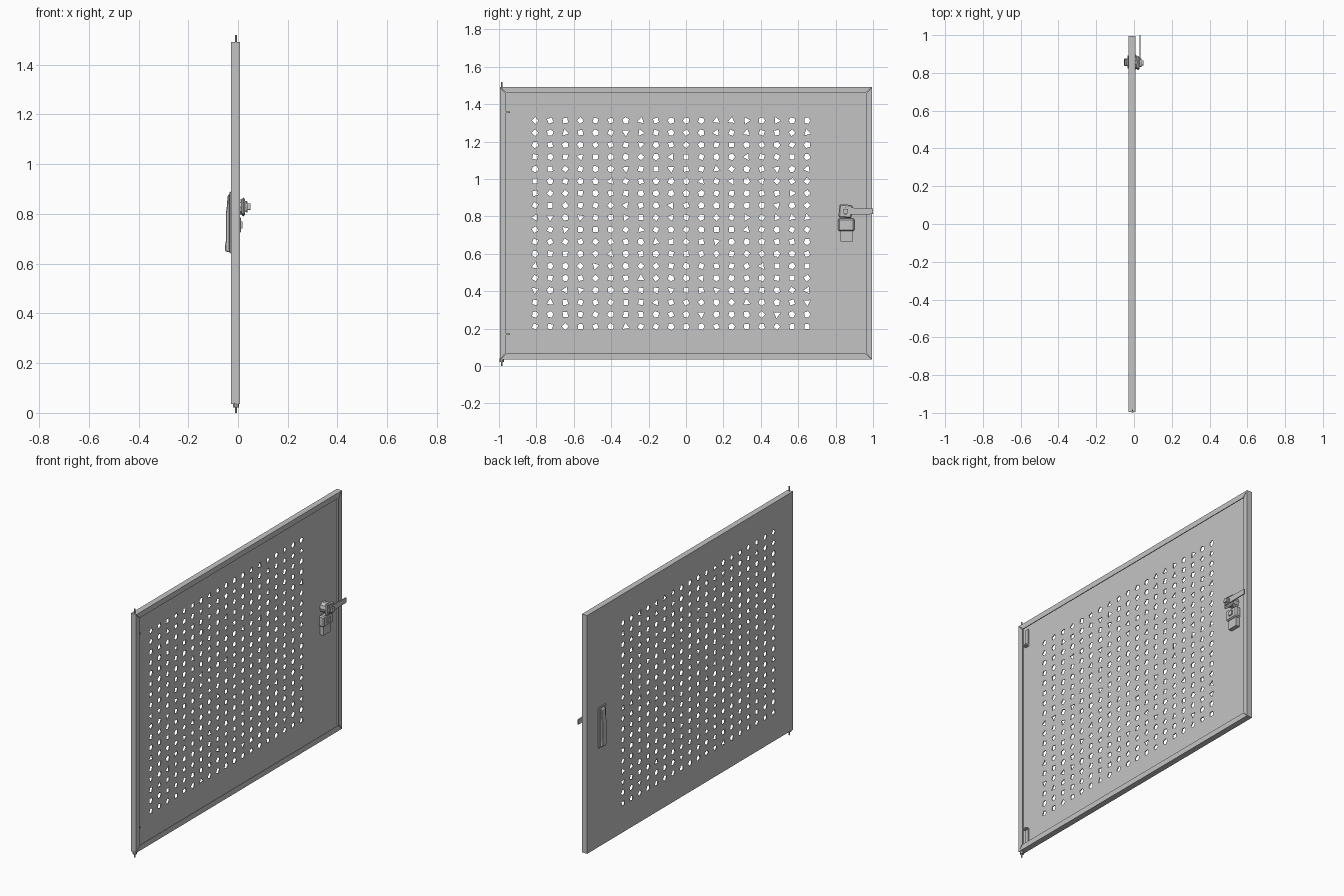
import bpy, bmesh, math, random
from mathutils import Matrix

random.seed(4)
cube = bpy.data.objects.get("Cube")
if cube:
    bpy.data.objects.remove(cube, do_unlink=True)

grey = bpy.data.materials.new("painted_grey_metal")
grey.use_nodes = True
colour = (0.55, 0.55, 0.55, 1)
grey.diffuse_color = colour
grey.node_tree.nodes["Principled BSDF"].inputs["Base Color"].default_value = colour

# Local x, y, z of a drawn outline become world y, z, x
SIDEWAYS = Matrix(((0, 0, 1, 0), (1, 0, 0, 0), (0, 1, 0, 0), (0, 0, 0, 1)))


def rect(y0, z0, y1, z1):
    return [(y0, z0), (y1, z0), (y1, z1), (y0, z1)]


def ngon(y, z, radius, sides, turn=0.0):
    step = 2 * math.pi / sides
    return [(y + radius * math.cos(turn + i * step),
             z + radius * math.sin(turn + i * step)) for i in range(sides)]


def slab(name, loops, x0, x1, bevel=0.0):
    """Filled outlines (inner loops are holes) in the y-z plane, extruded along x."""
    curve = bpy.data.curves.new(name, "CURVE")
    curve.dimensions = "2D"
    curve.fill_mode = "BOTH"
    curve.extrude = (x1 - x0) / 2
    for loop in loops:
        spline = curve.splines.new("POLY")
        spline.points.add(len(loop) - 1)
        for point, (y, z) in zip(spline.points, loop):
            point.co = (y, z, 0, 1)
        spline.use_cyclic_u = True
        spline.use_smooth = False
    source = bpy.data.objects.new(name + "_outline", curve)
    bpy.context.collection.objects.link(source)
    graph = bpy.context.evaluated_depsgraph_get()
    mesh = bpy.data.meshes.new_from_object(source.evaluated_get(graph))
    bpy.data.objects.remove(source, do_unlink=True)
    mesh.transform(Matrix.Translation(((x0 + x1) / 2, 0, 0)) @ SIDEWAYS)
    bm = bmesh.new()
    bm.from_mesh(mesh)
    bmesh.ops.remove_doubles(bm, verts=bm.verts, dist=0.00001)
    bmesh.ops.recalc_face_normals(bm, faces=bm.faces)
    return finish(name, bm, bevel)


def finish(name, bm, bevel=0.0):
    mesh = bpy.data.meshes.new(name)
    bm.to_mesh(mesh)
    bm.free()
    mesh.materials.clear()
    mesh.materials.append(grey)
    ob = bpy.data.objects.new(name, mesh)
    bpy.context.collection.objects.link(ob)
    if bevel:
        mod = ob.modifiers.new("edge_bevel", "BEVEL")
        mod.width = bevel
        mod.segments = 1
        mod.limit_method = "ANGLE"
    return ob


def pin(name, x, y, z0, z1, radius):
    bm = bmesh.new()
    bmesh.ops.create_cone(bm, cap_ends=True, segments=10, radius1=radius,
                          radius2=radius, depth=z1 - z0,
                          matrix=Matrix.Translation((x, y, (z0 + z1) / 2)))
    return finish(name, bm)


# Overall panel limits
BACK, FRONT = -0.028, 0.008
Y0, Y1, Z0, Z1 = -0.995, 0.995, 0.035, 1.492
SHEET = 0.005
LIP = 0.033

# Perforated sheet: grid of small irregular polygon holes
holes = []
for column in range(19):
    for row in range(18):
        y = -0.807 + column * 0.0808
        z = 0.211 + row * 0.0648
        sides = random.choice((3, 4, 4, 4, 5, 5))
        radius = 0.021 if sides == 3 else 0.0185
        holes.append(ngon(y, z, radius, sides, random.uniform(0, math.tau)))
slab("perforated_sheet", [rect(Y0, Z0, Y1, Z1)] + holes, BACK, BACK + SHEET)

# Folded edge walls around the sheet
slab("edge_walls", [rect(Y0, Z0, Y1, Z1),
                    rect(Y0 + SHEET, Z0 + SHEET, Y1 - SHEET, Z1 - SHEET)],
     BACK + SHEET, FRONT)

# Mitred return lips, one per side
outer = rect(Y0, Z0, Y1, Z1)
inner = rect(Y0 + LIP, Z0 + LIP, Y1 - LIP, Z1 - LIP)
GAP = 0.004
for i, side in enumerate(("bottom", "latch_side", "top", "hinge_side")):
    j = (i + 1) % 4
    dy = (outer[j][0] > outer[i][0]) - (outer[j][0] < outer[i][0])
    dz = (outer[j][1] > outer[i][1]) - (outer[j][1] < outer[i][1])
    lip = [outer[i], outer[j],
           (inner[j][0] - dy * GAP, inner[j][1] - dz * GAP),
           (inner[i][0] + dy * GAP, inner[i][1] + dz * GAP)]
    slab(side + "_lip", [lip], FRONT - SHEET, FRONT)

# Hinge brackets and pins at both hinge-side corners
MIDDLE = (Z0 + Z1) / 2
for label, s in (("upper", 1), ("lower", -1)):
    def at(z):
        return MIDDLE + s * (z - MIDDLE)

    def span(a, b):
        return sorted((at(a), at(b)))

    low, high = span(1.355, 1.46)
    slab(label + "_hinge_bracket", [rect(-0.97, low, -0.942, high)], -0.023, -0.017)
    low, high = span(1.352, 1.36)
    slab(label + "_hinge_tab", [rect(-0.968, low, -0.942, high)], -0.023, 0.002)
    low, high = span(1.44, 1.52 if s > 0 else 1.527)
    pin(label + "_hinge_pin", -0.008, -0.986, low, high, 0.004)
pin("hinge_bush", -0.008, -0.986, 0.022, 0.04, 0.012)

# Pull handle on the outer face
slab("handle_plate", [rect(0.822, 0.64, 0.892, 0.89)], -0.035, BACK, 0.004)
bm = bmesh.new()
profile = [(-0.033, 0.882), (-0.042, 0.872), (-0.045, 0.83), (-0.049, 0.80),
           (-0.049, 0.69), (-0.052, 0.672), (-0.052, 0.65), (-0.033, 0.645)]
face = bm.faces.new([bm.verts.new((x, 0.837, z)) for x, z in profile])
grown = bmesh.ops.extrude_face_region(bm, geom=[face])["geom"]
bmesh.ops.translate(bm, vec=(0, 0.04, 0),
                    verts=[g for g in grown if isinstance(g, bmesh.types.BMVert)])
bmesh.ops.recalc_face_normals(bm, faces=bm.faces)
finish("handle_grip", bm, 0.003)

# Cam lock on the inner face
INNER = BACK + SHEET
slab("lock_barrel", [ngon(0.855, 0.828, 0.032, 10)], INNER, 0.016)
slab("lock_body", [ngon(0.853, 0.828, 0.050, 4, math.radians(40))], 0.014, 0.028, 0.006)
slab("cam_lever", [[(0.83, 0.808), (1.0, 0.812), (1.0, 0.842), (0.90, 0.846),
                    (0.83, 0.852)]], 0.028, 0.034)
slab("lock_washer", [ngon(0.853, 0.828, 0.022, 8)], 0.034, 0.039)
slab("lock_nut", [ngon(0.853, 0.828, 0.017, 4, math.radians(40))], 0.039, 0.05)

# Lower latch block with its square key and tail plate
slab("latch_block", [rect(0.812, 0.722, 0.902, 0.788)], INNER, 0.012, 0.007)
slab("latch_key", [rect(0.843, 0.742, 0.871, 0.77)], 0.012, 0.018)
slab("latch_tail", [rect(0.825, 0.667, 0.892, 0.722)], INNER, 0.002)
